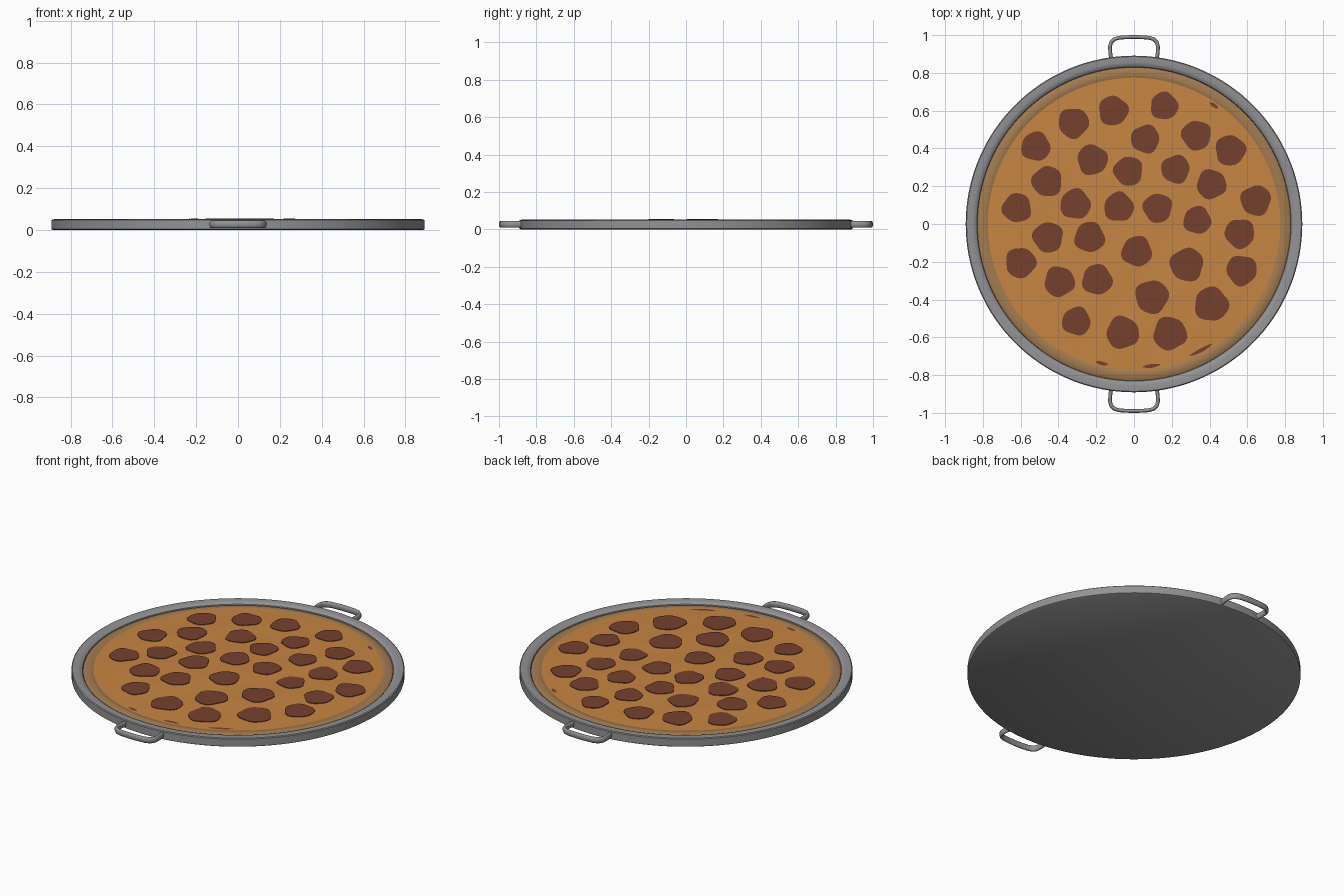
import bpy, bmesh, math, random
from mathutils import Vector

if "Cube" in bpy.data.objects:
    bpy.data.objects.remove(bpy.data.objects["Cube"])

random.seed(4)


def material(name, rgb):
    m = bpy.data.materials.new(name)
    m.diffuse_color = (*rgb, 1)
    m.use_nodes = True
    m.node_tree.nodes["Principled BSDF"].inputs["Base Color"].default_value = m.diffuse_color
    return m


STEEL = material("pan grey", (0.29, 0.29, 0.30))
CRUST = material("crust brown", (0.37, 0.20, 0.08))
CHEESE = material("cheese orange", (0.57, 0.235, 0.055))
MEAT = material("pepperoni red", (0.18, 0.052, 0.027))


def finish(name, bm, mat, angle=35):
    bmesh.ops.recalc_face_normals(bm, faces=bm.faces)
    me = bpy.data.meshes.new(name)
    bm.to_mesh(me)
    bm.free()
    ob = bpy.data.objects.new(name, me)
    bpy.context.collection.objects.link(ob)
    me.materials.append(mat)
    bpy.ops.object.select_all(action='DESELECT')
    ob.select_set(True)
    bpy.context.view_layer.objects.active = ob
    bpy.ops.object.shade_smooth_by_angle(angle=math.radians(angle))
    return ob


def bridge(bm, a, b):
    n = len(a)
    for i in range(n):
        bm.faces.new((a[i], a[(i + 1) % n], b[(i + 1) % n], b[i]))


def lathe(name, profile, mat, closed, n=128):
    """Revolve (radius, z) points; cap both ends, or join them into a ring."""
    bm = bmesh.new()
    rings = [[bm.verts.new((r * math.cos(2 * math.pi * i / n),
                            r * math.sin(2 * math.pi * i / n), z))
              for i in range(n)] for r, z in profile]
    for a, b in zip(rings, rings[1:]):
        bridge(bm, a, b)
    if closed:
        bridge(bm, rings[-1], rings[0])
    else:
        bm.faces.new(rings[0])
        bm.faces.new(rings[-1])
    return finish(name, bm, mat)


def cheese_z(x, y):
    """Gently lumpy cheese surface, highest in the middle."""
    r = math.hypot(x, y)
    lump = math.sin(9 * x + 2) * math.cos(8 * y) + 0.6 * math.sin(17 * x - 13 * y)
    return 0.0425 + 0.0075 * (1 - (r / 0.78) ** 2) + 0.0017 * lump * min(1, (0.78 - r) * 6)


def blanket(name, cx, cy, outline, rings, lift, mat):
    """Patch that follows the cheese surface, with a short skirt."""
    bm = bmesh.new()
    n = len(outline)
    mid = bm.verts.new((cx, cy, cheese_z(cx, cy) + lift))
    prev = None
    for k in range(1, rings + 1):
        ring = []
        for i, rad in enumerate(outline):
            a = 2 * math.pi * i / n
            x = cx + rad * k / rings * math.cos(a)
            y = cy + rad * k / rings * math.sin(a)
            ring.append(bm.verts.new((x, y, cheese_z(x, y) + lift)))
        if prev:
            bridge(bm, prev, ring)
        else:
            for i in range(n):
                bm.faces.new((mid, ring[i], ring[(i + 1) % n]))
        prev = ring
    skirt = [bm.verts.new((v.co.x, v.co.y, v.co.z - lift - 0.003)) for v in prev]
    bridge(bm, prev, skirt)
    finish(name, bm, mat)


# Pan with a rolled rim
lathe("pan", [(0.885, 0), (0.891, 0.004), (0.891, 0.047), (0.886, 0.051),
              (0.855, 0.052), (0.843, 0.049), (0.832, 0.041), (0.829, 0.03),
              (0.825, 0.012)], STEEL, False)

# Crust ring
lathe("crust", [(0.829, 0.014), (0.829, 0.036), (0.818, 0.041), (0.80, 0.0435),
                (0.775, 0.043), (0.765, 0.036), (0.765, 0.014)], CRUST, True)

# Cheese
blanket("cheese", 0, 0, [0.777] * 96, 32, 0.0, CHEESE)

# Pepperoni slices: x, y, radius
SLICES = [(-.11, .60, .078), (.16, .625, .073), (-.32, .535, .08), (.33, .47, .078),
          (.06, .45, .075), (-.52, .41, .077), (.51, .39, .08), (-.22, .34, .08),
          (-.03, .28, .077), (.22, .29, .075), (.41, .21, .078), (-.46, .225, .08),
          (.645, .125, .08), (-.62, .085, .077), (-.31, .105, .08), (-.08, .09, .078),
          (.125, .085, .077), (.335, .02, .073), (.56, -.05, .078), (-.455, -.07, .08),
          (-.235, -.07, .08), (.015, -.145, .08), (-.60, -.205, .08), (.28, -.215, .088),
          (.57, -.245, .08), (-.395, -.305, .08), (-.195, -.295, .08), (.095, -.385, .088),
          (.41, -.425, .09), (-.305, -.515, .075), (-.06, -.575, .086), (.19, -.58, .088)]
for i, (x, y, r) in enumerate(SLICES):
    p, q = random.uniform(0, 6.3), random.uniform(0, 6.3)
    outline = [r * (1 + 0.05 * math.sin(3 * a + p) + 0.035 * math.sin(5 * a + q))
               for a in (2 * math.pi * k / 32 for k in range(32))]
    blanket(f"pepperoni_{i + 1}", x, y, outline, 4, 0.0035, MEAT)

# Sauce slivers showing at the cheese edge
for i, (deg, half) in enumerate([(-62, 5), (-83, 3.5), (-103, 2.5), (56, 2)]):
    bm = bmesh.new()
    rows = []
    for k in range(9):
        t = k / 4 - 1
        a = math.radians(deg + half * t)
        w = 0.002 + 0.008 * (1 - t * t)
        rows.append([bm.verts.new((r * math.cos(a), r * math.sin(a), 0.0455))
                     for r in (0.757 - w, 0.757 + w)])
    for a, b in zip(rows, rows[1:]):
        bm.faces.new((a[0], a[1], b[1], b[0]))
    finish(f"sauce_{i + 1}", bm, MEAT)

# Loop handles, front and back
HALF = [(0.121, 0.875), (0.126, 0.91), (0.127, 0.94), (0.121, 0.962),
        (0.105, 0.978), (0.08, 0.986), (0.04, 0.989)]
PATH = [Vector((x, y, 0.027)) for x, y in HALF] + [Vector((0, 0.99, 0.027))] + \
       [Vector((-x, y, 0.027)) for x, y in reversed(HALF)]
for name, sign in (("back_handle", 1), ("front_handle", -1)):
    bm = bmesh.new()
    rings = []
    for i, p in enumerate(PATH):
        t = (PATH[min(i + 1, len(PATH) - 1)] - PATH[max(i - 1, 0)]).normalized()
        side = Vector((t.y, -t.x, 0))
        ring = []
        for k in range(14):
            a = 2 * math.pi * k / 14
            v = p + side * 0.010 * math.cos(a) + Vector((0, 0, 0.018 * math.sin(a)))
            ring.append(bm.verts.new((v.x, v.y * sign, v.z)))
        rings.append(ring)
    for a, b in zip(rings, rings[1:]):
        bridge(bm, a, b)
    bm.faces.new(rings[0])
    bm.faces.new(rings[-1])
    finish(name, bm, STEEL, 50)
